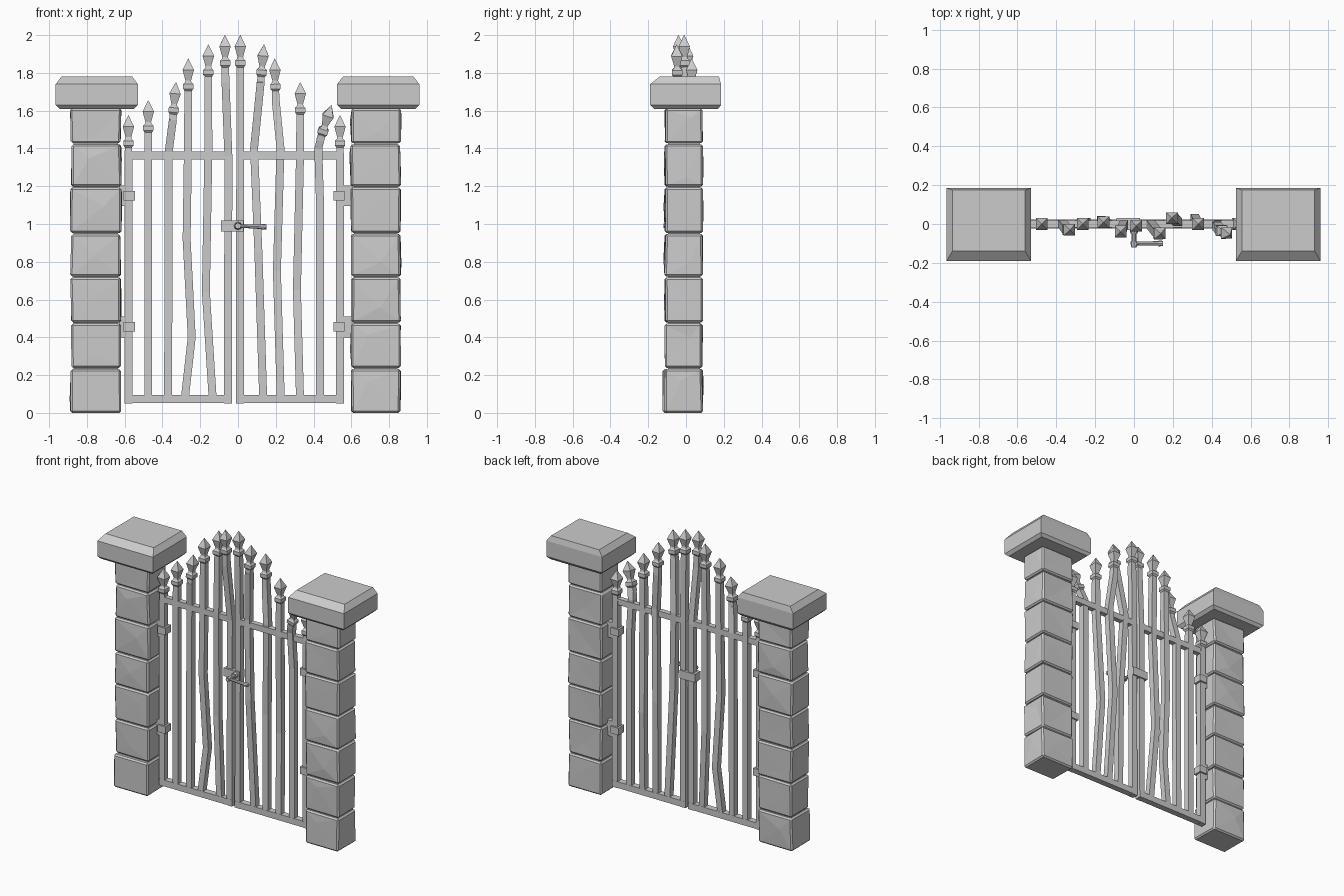
import bpy
import bmesh
import random
from mathutils import Vector, Matrix

random.seed(4)
default = bpy.data.objects.get("Cube")
if default:
    bpy.data.objects.remove(default)

GREY = (0.6, 0.6, 0.6, 1)
mat = bpy.data.materials.new("weathered grey")
mat.use_nodes = True
mat.diffuse_color = GREY
mat.node_tree.nodes["Principled BSDF"].inputs["Base Color"].default_value = GREY


def finish(bm, name):
    bmesh.ops.recalc_face_normals(bm, faces=bm.faces)
    mesh = bpy.data.meshes.new(name)
    bm.to_mesh(mesh)
    bm.free()
    mesh.materials.append(mat)
    obj = bpy.data.objects.new(name, mesh)
    bpy.context.collection.objects.link(obj)
    return obj


def box_bm(lo, hi):
    bm = bmesh.new()
    bmesh.ops.create_cube(bm, size=1)
    lo, hi = Vector(lo), Vector(hi)
    size, mid = hi - lo, (lo + hi) / 2
    for v in bm.verts:
        v.co = Vector(a * b for a, b in zip(v.co, size)) + mid
    return bm


def box(name, lo, hi):
    return finish(box_bm(lo, hi), name)


def loft(name, rings):
    """Skin a stack of four-point rings and close both ends."""
    bm = bmesh.new()
    loops = [[bm.verts.new(p) for p in ring] for ring in rings]
    for a, b in zip(loops, loops[1:]):
        for i in range(4):
            j = (i + 1) % 4
            bm.faces.new((a[i], a[j], b[j], b[i]))
    bm.faces.new(loops[0])
    bm.faces.new(loops[-1])
    return finish(bm, name)


def rod(name, start, end, r1, r2, sides=8):
    start, end = Vector(start), Vector(end)
    axis = end - start
    turn = Vector((0, 0, 1)).rotation_difference(axis).to_matrix().to_4x4()
    bm = bmesh.new()
    bmesh.ops.create_cone(bm, cap_ends=True, segments=sides, radius1=r1, radius2=r2,
                          depth=axis.length,
                          matrix=Matrix.Translation((start + end) / 2) @ turn)
    return finish(bm, name)


def stone(name, lo, hi):
    """Chipped block: uneven corners, worn edges and faceted sides."""
    bm = box_bm(lo, hi)
    for v in bm.verts:
        v.co.x += random.uniform(-0.004, 0.004)
        v.co.y += random.uniform(-0.005, 0.003)
    sides = [f for f in bm.faces if abs(f.normal.z) < 0.5]
    bmesh.ops.bevel(bm, geom=bm.edges[:], offset=0.01, segments=1, affect='EDGES')
    sides = [f for f in bm.faces if f.calc_area() > 0.02 and abs(f.normal.z) < 0.5]
    for f in sides:
        normal = f.normal.copy()
        made = bmesh.ops.poke(bm, faces=[f])
        for v in made["verts"]:
            v.co += normal * random.uniform(-0.004, 0.008)
            v.co += Vector((random.uniform(-0.05, 0.05) * abs(normal.y),
                            random.uniform(-0.04, 0.04) * abs(normal.x),
                            random.uniform(-0.07, 0.07)))
    return finish(bm, name)


def rect(x0, x1, y0, y1, z):
    return [(x0, y0, z), (x1, y0, z), (x1, y1, z), (x0, y1, z)]


# Stone pillars with caps
COURSES = [0, 0.235, 0.475, 0.72, 0.95, 1.195, 1.425, 1.615]
for side, x0, x1, c0, c1 in (("right", -0.885, -0.62, -0.965, -0.53),
                             ("left", 0.6, 0.86, 0.525, 0.96)):
    box(side + "_pillar_core", (x0 + 0.015, -0.095, 0.02), (x1 - 0.015, 0.075, 1.62))
    for i, (a, b) in enumerate(zip(COURSES, COURSES[1:])):
        front = -0.12 if side == "right" and i == 0 else -0.11
        stone(f"{side}_pillar_stone_{i + 1}", (x0, front, a + (0.003 if i else 0)),
              (x1, 0.088, b - 0.003))
    loft(side + "_pillar_cap", [
        rect(c0 + 0.02, c1 - 0.02, -0.17, 0.17, 1.61),
        rect(c0, c1, -0.19, 0.185, 1.63),
        rect(c0, c1, -0.19, 0.185, 1.74),
        rect(c0 + 0.03, c1 - 0.03, -0.14, 0.175, 1.78)])

# Finial outline: distance below the tip, half width
FINIAL = [(0.2, 0.02), (0.17, 0.019), (0.16, 0.027), (0.135, 0.027), (0.125, 0.017),
          (0.115, 0.015), (0.06, 0.03), (0, 0.001)]


def picket(name, path):
    """Bent square bar ending in a spear finial aimed along the last stretch."""
    pts = [Vector(p) for p in path]
    tip, aim = pts[-1], (pts[-1] - pts[-2]).normalized()
    turn = Vector((0, 0, 1)).rotation_difference(aim)
    corners = [(-1, -1, 0), (1, -1, 0), (1, 1, 0), (-1, 1, 0)]
    rings = [[p + Vector(c) * 0.021 for c in corners] for p in pts[:-1]]
    rings += [[tip - aim * d + turn @ (Vector(c) * w) for c in corners] for d, w in FINIAL]
    loft(name, rings)


RIGHT_LEAF = [
    [(-0.58, 0, 0.05), (-0.58, 0, 1.3), (-0.58, 0, 1.575)],
    [(-0.475, 0, 0.09), (-0.475, 0, 1.3), (-0.475, 0, 1.655)],
    [(-0.37, 0, 0.08), (-0.367, 0, 1.38), (-0.345, -0.03, 1.55), (-0.328, -0.03, 1.75)],
    [(-0.28, 0, 0.09), (-0.245, 0.01, 0.4), (-0.272, 0, 0.92), (-0.265, 0, 1.4),
     (-0.263, 0, 1.875)],
    [(-0.135, 0, 0.09), (-0.17, 0.02, 0.64), (-0.157, 0, 1.38), (-0.157, 0.01, 1.95)],
    [(-0.053, 0, 0.05), (-0.051, 0, 1.36), (-0.066, -0.035, 1.75), (-0.07, -0.04, 2)],
]
LEFT_LEAF = [
    [(0.01, 0, 0.05), (0.012, 0, 1.36), (0.012, -0.01, 2)],
    [(0.133, 0, 0.09), (0.108, -0.02, 0.85), (0.085, 0, 1.4), (0.12, -0.045, 1.75),
     (0.138, -0.05, 1.95)],
    [(0.226, 0, 0.09), (0.206, 0.03, 0.75), (0.225, 0.01, 1.4), (0.2, 0.03, 1.65),
     (0.194, 0.03, 1.875)],
    [(0.328, 0, 0.09), (0.312, 0.03, 0.65), (0.328, 0, 1.35), (0.33, 0, 1.75)],
    [(0.433, 0, 0.09), (0.433, 0, 1.15), (0.425, -0.01, 1.4), (0.443, -0.03, 1.47),
     (0.495, -0.055, 1.63)],
    [(0.54, 0, 0.05), (0.54, 0, 1.3), (0.54, 0, 1.575)],
]
for leaf, pickets, x0, x1 in (("right", RIGHT_LEAF, -0.6, -0.032),
                              ("left", LEFT_LEAF, -0.011, 0.56)):
    for i, path in enumerate(pickets):
        picket(f"{leaf}_gate_picket_{i + 1}", path)
    box(leaf + "_gate_bottom_rail", (x0, -0.022, 0.052), (x1, 0.022, 0.096))
    box(leaf + "_gate_top_rail", (x0 + 0.02, -0.018, 1.342), (x1 - 0.015, 0.018, 1.384))

# Hinges: a band round the gate post and a bracket on the pillar
for side, post, s, edge in (("right", -0.575, -1, -0.63), ("left", 0.535, 1, 0.61)):
    for label, z in (("lower", 0.455), ("upper", 1.15)):
        box(f"{side}_{label}_hinge_band", (post - 0.03, -0.032, z - 0.025),
            (post + 0.03, 0.032, z + 0.025))
        inner = post + s * 0.025
        box(f"{side}_{label}_hinge_bracket", (min(inner, edge), -0.018, z - 0.055),
            (max(inner, edge), 0.018, z + 0.055))

# Latch plate, spindle and lever handle
box("latch_plate", (-0.09, -0.032, 0.96), (0.03, 0.03, 1.018))
rod("latch_rosette", (0, -0.03, 0.99), (0, -0.05, 0.99), 0.022, 0.018)
rod("latch_spindle", (0, -0.03, 0.99), (0, -0.12, 0.99), 0.012, 0.012)
rod("latch_knob", (0, -0.09, 0.99), (0, -0.115, 0.99), 0.018, 0.016)
rod("latch_lever", (0, -0.1, 0.99), (0.13, -0.1, 0.985), 0.009, 0.012)
rod("latch_lever_end", (0.125, -0.1, 0.985), (0.15, -0.1, 0.985), 0.016, 0.013)
